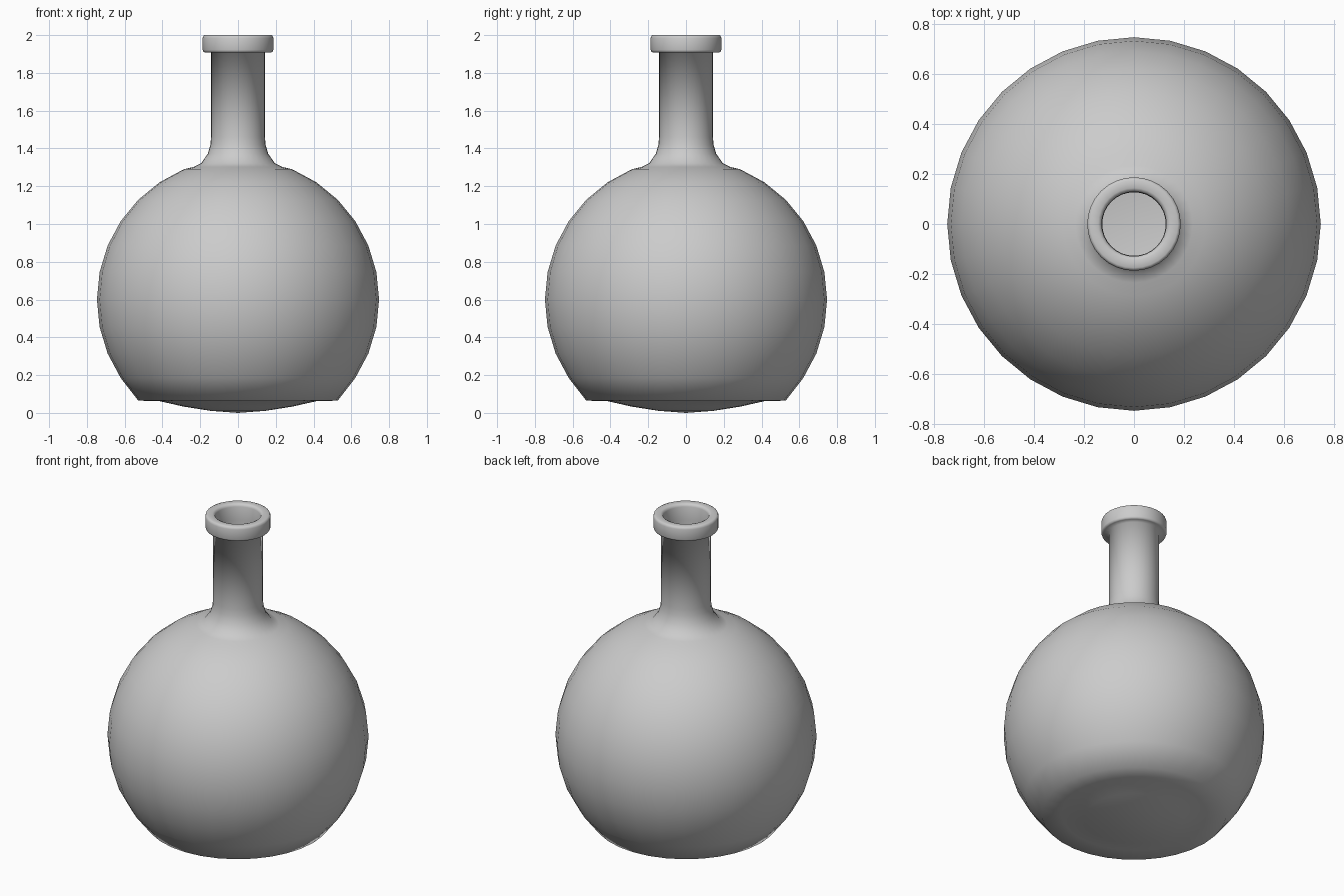
import bpy, bmesh, math

if "Cube" in bpy.data.objects:
    bpy.data.objects.remove(bpy.data.objects["Cube"])

SEG = 32
R, CZ = 0.747, 0.6   # bulb radius and centre height

# Bottom: shallow dome, then a flat rim where the bulb is cut
profile = [(0, 0.0), (0.146, 0.011), (0.286, 0.033), (0.415, 0.062), (0.528, 0.065)]

# Bulb: coarse sphere rings from -33.75 to 67.5 degrees
for k in range(-3, 7):
    a = math.radians(11.25 * k)
    profile.append((R * math.cos(a), CZ + R * math.sin(a)))

# Shoulder fillet and neck
profile += [(0.235, 1.302), (0.195, 1.322), (0.16, 1.372), (0.146, 1.42), (0.143, 1.46), (0.143, 1.908)]

# Rounded lip
profile += [(0.176, 1.908), (0.184, 1.912), (0.187, 1.921), (0.187, 1.985),
            (0.183, 1.996), (0.175, 2.0), (0.144, 2.0), (0.134, 1.995), (0.129, 1.983)]

# Inner neck wall, open at the bottom
profile += [(0.127, 1.9), (0.127, 1.42)]


def lathe(name, pts):
    bm = bmesh.new()
    rings = []
    for r, z in pts:
        if r == 0:
            rings.append([bm.verts.new((0, 0, z))] * SEG)
        else:
            rings.append([bm.verts.new((r * math.cos(math.tau * i / SEG),
                                        r * math.sin(math.tau * i / SEG), z)) for i in range(SEG)])
    for lo, hi in zip(rings, rings[1:]):
        for i in range(SEG):
            j = (i + 1) % SEG
            quad = [lo[i], lo[j], hi[j], hi[i]]
            f = bm.faces.new(list(dict.fromkeys(quad)))
            f.smooth = True
    mesh = bpy.data.meshes.new(name)
    bm.to_mesh(mesh)
    bm.free()
    ob = bpy.data.objects.new(name, mesh)
    bpy.context.collection.objects.link(ob)
    return ob


flask = lathe("round_flask", profile)
